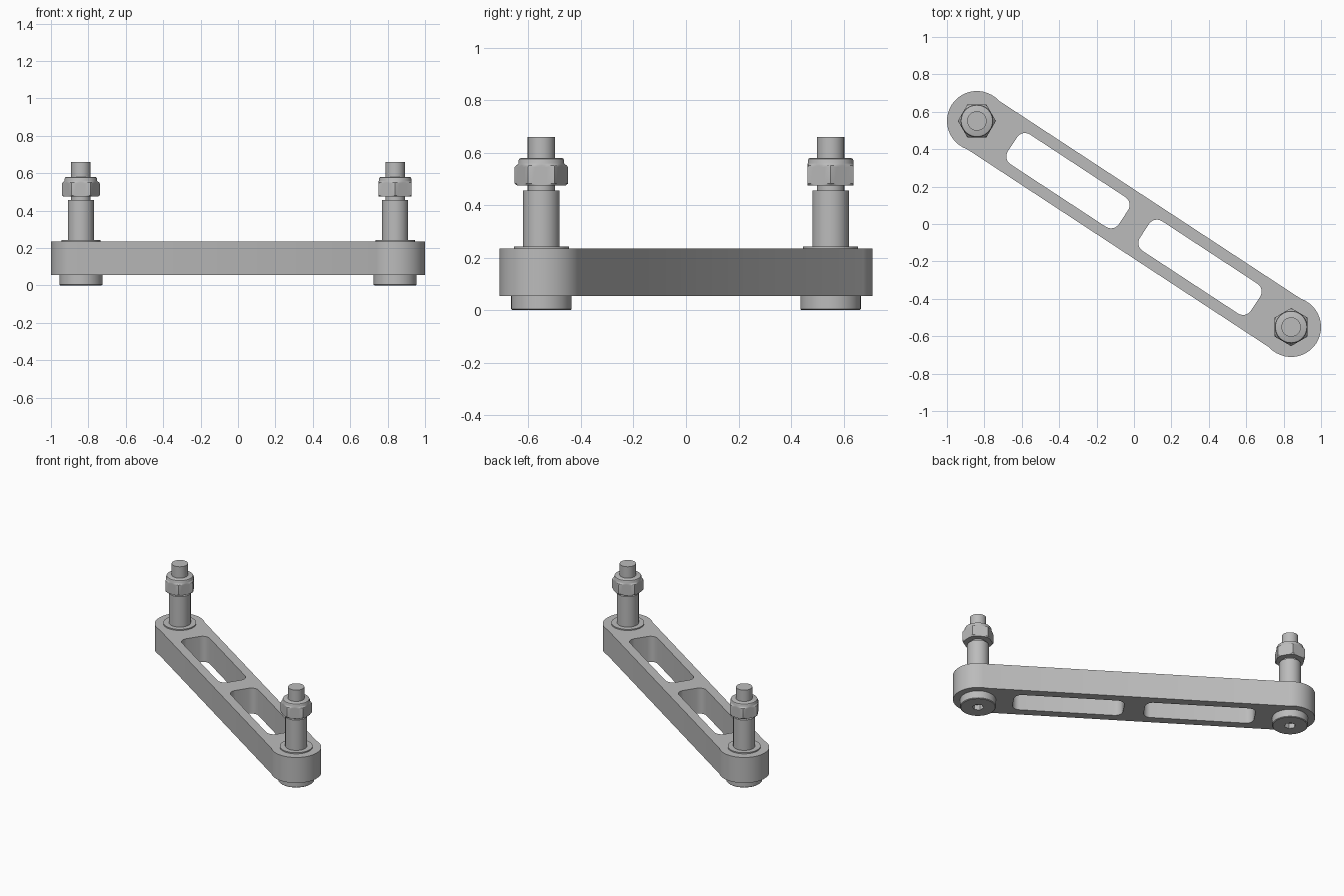
import bpy, bmesh
from math import sin, cos, pi, atan2, asin, hypot, radians

cube = bpy.data.objects.get("Cube")
if cube:
    bpy.data.objects.remove(cube, do_unlink=True)

steel = bpy.data.materials.new("grey_steel")
steel.use_nodes = True
grey = (0.5, 0.5, 0.5, 1)
steel.diffuse_color = grey
steel.node_tree.nodes["Principled BSDF"].inputs["Base Color"].default_value = grey

SEG = 48
PIN_X, PIN_Y = 0.84, 0.551
REACH = hypot(PIN_X, PIN_Y)
TILT = atan2(-PIN_Y, PIN_X)


def finish(obj):
    obj.data.materials.clear()
    obj.data.materials.append(steel)
    bpy.ops.object.select_all(action='DESELECT')
    obj.select_set(True)
    bpy.context.view_layer.objects.active = obj
    bpy.ops.object.shade_smooth_by_angle(angle=radians(30))


def hexagon(apothem, limit=9, turn=0):
    """Radius of a hexagon at an angle, trimmed by a circle."""
    def radius(a):
        off = (a - turn) % (pi / 3) - pi / 6
        return min(apothem / cos(off), limit)
    return radius


def loft(name, rings, x, y):
    """Stack rings of (radius or radius rule, height) and cap both ends."""
    bm = bmesh.new()
    loops = []
    for r, z in rings:
        loop = []
        for i in range(SEG):
            a = 2 * pi * i / SEG
            d = r(a) if callable(r) else r
            loop.append(bm.verts.new((d * cos(a), d * sin(a), z)))
        loops.append(loop)
    for lo, hi in zip(loops, loops[1:]):
        for i in range(SEG):
            j = (i + 1) % SEG
            bm.faces.new((lo[i], lo[j], hi[j], hi[i]))
    bm.faces.new(loops[0][::-1])
    bm.faces.new(loops[-1])
    bmesh.ops.recalc_face_normals(bm, faces=bm.faces)
    mesh = bpy.data.meshes.new(name)
    bm.to_mesh(mesh)
    bm.free()
    obj = bpy.data.objects.new(name, mesh)
    obj.location = (x, y, 0)
    bpy.context.collection.objects.link(obj)
    finish(obj)


def arc(cx, cy, r, start, end, steps):
    return [(cx + r * cos(start + (end - start) * i / steps),
             cy + r * sin(start + (end - start) * i / steps))
            for i in range(steps + 1)]


# Link bar: rounded outline with two rounded slots
END_R, HALF_W = 0.16, 0.155
sweep = pi - asin(HALF_W / END_R)
outlines = [arc(REACH, 0, END_R, -sweep, sweep, 24)
            + arc(-REACH, 0, END_R, pi - sweep, pi + sweep, 24)]
for side in (-1, 1):
    slot = []
    for k, (sx, sy) in enumerate(((1, 1), (-1, 1), (-1, -1), (1, -1))):
        slot += arc(side * 0.422 + sx * 0.305, sy * 0.045, 0.05,
                    k * pi / 2, (k + 1) * pi / 2, 6)
    outlines.append(slot)

curve = bpy.data.curves.new("link_bar", 'CURVE')
curve.dimensions = '2D'
curve.fill_mode = 'BOTH'
curve.extrude = 0.09
for points in outlines:
    spline = curve.splines.new('POLY')
    spline.points.add(len(points) - 1)
    for p, (u, v) in zip(spline.points, points):
        p.co = (u, v, 0, 1)
    spline.use_cyclic_u = True
bar = bpy.data.objects.new("link_bar", curve)
bar.location.z = 0.145
bar.rotation_euler.z = TILT
bpy.context.collection.objects.link(bar)
bpy.ops.object.select_all(action='DESELECT')
bar.select_set(True)
bpy.context.view_layer.objects.active = bar
bpy.ops.object.convert(target='MESH')
finish(bpy.context.view_layer.objects.active)

# Bolt, sleeve and lock nut at each end
for side, turn, label in ((-1, 0, "right"), (1, pi / 6, "left")):
    x, y = side * PIN_X, -side * PIN_Y
    socket = hexagon(0.032, turn=turn)
    loft(label + "_bolt_head", [(socket, 0.035), (socket, 0), (0.11, 0),
                                (0.115, 0.004), (0.115, 0.055)], x, y)
    loft(label + "_washer", [(0.105, 0.23), (0.105, 0.243)], x, y)
    loft(label + "_sleeve", [(0.07, 0.235), (0.07, 0.457)], x, y)
    loft(label + "_threaded_end", [(0.052, 0.45), (0.052, 0.66)], x, y)
    flat = 0.088
    loft(label + "_lock_nut", [
        (hexagon(flat, 0.092, turn), 0.475), (hexagon(flat, 0.097, turn), 0.479),
        (hexagon(flat, turn=turn), 0.482), (hexagon(flat, turn=turn), 0.545),
        (hexagon(flat, 0.097, turn), 0.551), (hexagon(flat, 0.0885, turn), 0.557),
        (0.087, 0.56), (0.087, 0.57), (0.084, 0.577), (0.078, 0.58)], x, y)
